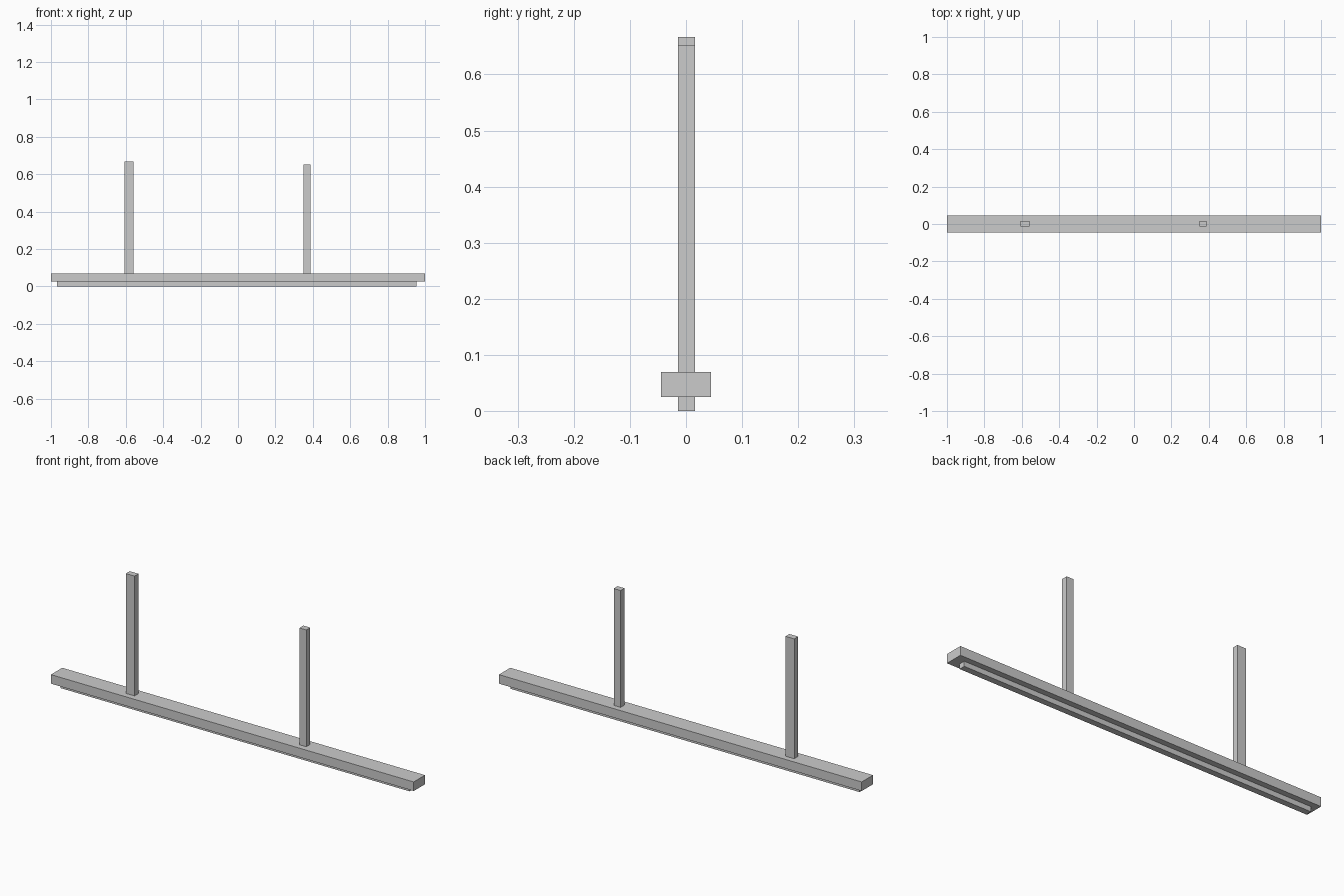
import bpy
from mathutils import Vector

if "Cube" in bpy.data.objects:
    bpy.data.objects.remove(bpy.data.objects["Cube"])


def box(name, lo, hi):
    """Axis-aligned box between two corners."""
    lo, hi = Vector(lo), Vector(hi)
    bpy.ops.mesh.primitive_cube_add(size=1, location=(lo + hi) / 2)
    ob = bpy.context.object
    ob.name = name
    ob.scale = hi - lo
    bpy.ops.object.transform_apply(location=False, rotation=False, scale=True)
    return ob


Y0, Y1 = -0.0145, 0.016   # shared depth of the strip and the posts

# Main horizontal bar
box("main_bar", (-1, -0.0445, 0.025), (1, 0.0445, 0.07))

# Narrow strip under the bar
box("lower_strip", (-0.968, Y0, 0), (0.955, Y1, 0.025))

# Upright hanging posts, slightly different in width and height
for name, x0, x1, top in (("left_post", -0.608, -0.56, 0.667),
                          ("right_post", 0.349, 0.387, 0.652)):
    box(name, (x0, Y0, 0.07), (x1, Y1, top))
